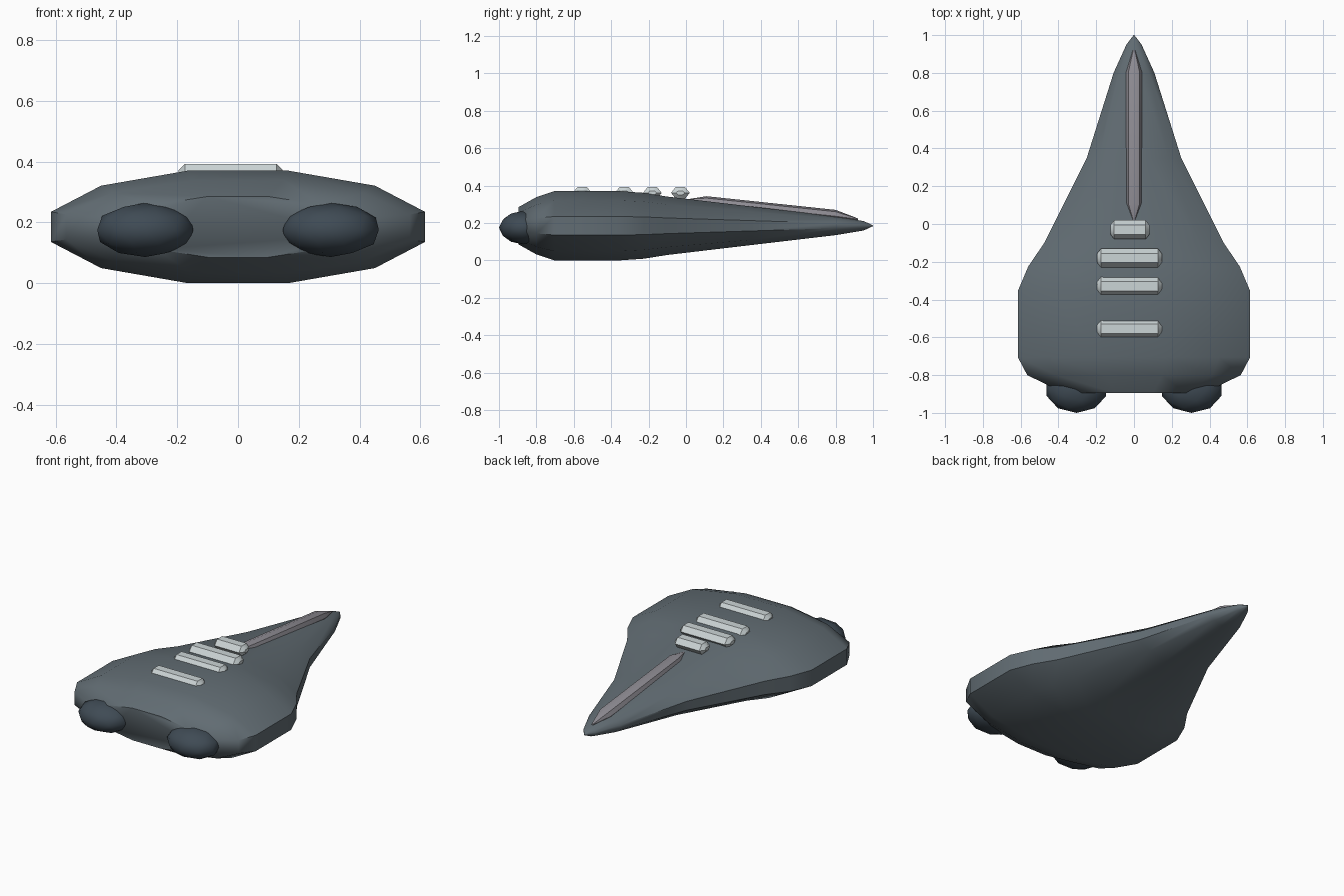
import bpy, bmesh, math
from mathutils import Matrix, Vector

if "Cube" in bpy.data.objects:
    bpy.data.objects.remove(bpy.data.objects["Cube"])


def material(name, rgb):
    m = bpy.data.materials.new(name)
    m.diffuse_color = (*rgb, 1)
    m.use_nodes = True
    m.node_tree.nodes["Principled BSDF"].inputs["Base Color"].default_value = m.diffuse_color
    return m


HULL = material("hull_slate", (0.12, 0.15, 0.17))
DARK = material("engine_dark", (0.05, 0.07, 0.09))
GREY = material("spine_grey", (0.27, 0.26, 0.29))
PALE = material("bar_pale", (0.6, 0.66, 0.67))


def finish(bm, name, mat, angle):
    bmesh.ops.recalc_face_normals(bm, faces=bm.faces)
    me = bpy.data.meshes.new(name)
    bm.to_mesh(me)
    bm.free()
    ob = bpy.data.objects.new(name, me)
    bpy.context.collection.objects.link(ob)
    me.materials.append(mat)
    bpy.ops.object.select_all(action='DESELECT')
    ob.select_set(True)
    bpy.context.view_layer.objects.active = ob
    bpy.ops.object.shade_smooth_by_angle(angle=math.radians(angle))
    return ob


def loft(name, stations, sides, phase, mat, angle, axis='Y'):
    """Skin elliptical rings; station = (position, half width, half height, centre z)."""
    bm = bmesh.new()
    rings = []
    for p, rw, rh, z in stations:
        ring = []
        for i in range(sides):
            a = phase + math.tau * i / sides
            w, h = rw * math.cos(a), z + rh * math.sin(a)
            ring.append(bm.verts.new((w, p, h) if axis == 'Y' else (p, w, h)))
        rings.append(ring)
    for a, b in zip(rings, rings[1:]):
        for i in range(sides):
            j = (i + 1) % sides
            bm.faces.new((a[i], a[j], b[j], b[i]))
    bm.faces.new(rings[0])
    bm.faces.new(rings[-1])
    return finish(bm, name, mat, angle)


# Hull: twelve-sided sections, listed by visible half width and half height
K = math.cos(math.radians(15))
hull = [(-0.895, 0.37, 0.10), (-0.80, 0.565, 0.153), (-0.705, 0.615, 0.185),
        (-0.355, 0.615, 0.185), (-0.225, 0.56, 0.176), (-0.10, 0.475, 0.156),
        (0.35, 0.25, 0.103), (0.80, 0.108, 0.05), (0.95, 0.04, 0.025),
        (1.0, 0.002, 0.002)]
loft("hull", [(y, w / K, h / K, 0.185) for y, w, h in hull],
     12, math.radians(15), HULL, 50)

# Pair of engine pods on the blunt end
for side, x in (("left", -0.305), ("right", 0.305)):
    bm = bmesh.new()
    bmesh.ops.create_icosphere(
        bm, subdivisions=2, radius=1,
        matrix=Matrix.Translation((x, -0.87, 0.175)) @ Matrix.Diagonal((0.166, 0.13, 0.089, 1)))
    finish(bm, side + "_engine_pod", DARK, 40)

# Spine along the nose
loft("nose_spine", [(0.02, 0.006, 0.004, 0.325), (0.11, 0.043, 0.034, 0.309),
                    (0.80, 0.043, 0.034, 0.236), (0.92, 0.006, 0.004, 0.22)],
     8, math.radians(22.5 - 22.5), GREY, 40)

# Raised cross bars, hexagonal with tapered ends
for n, (y, x0, x1) in enumerate([(-0.03, -0.125, 0.082), (-0.18, -0.195, 0.147),
                                 (-0.33, -0.195, 0.147), (-0.555, -0.195, 0.147)]):
    bar = loft(f"cross_bar_{n + 1}",
               [(x0, 0.024, 0.012, 0), (x0 + 0.02, 0.05, 0.036, 0),
                (x1 - 0.02, 0.05, 0.036, 0), (x1, 0.024, 0.012, 0)],
               6, 0, PALE, 40, axis='X')
    bar.location = (0, y, 0.361)
